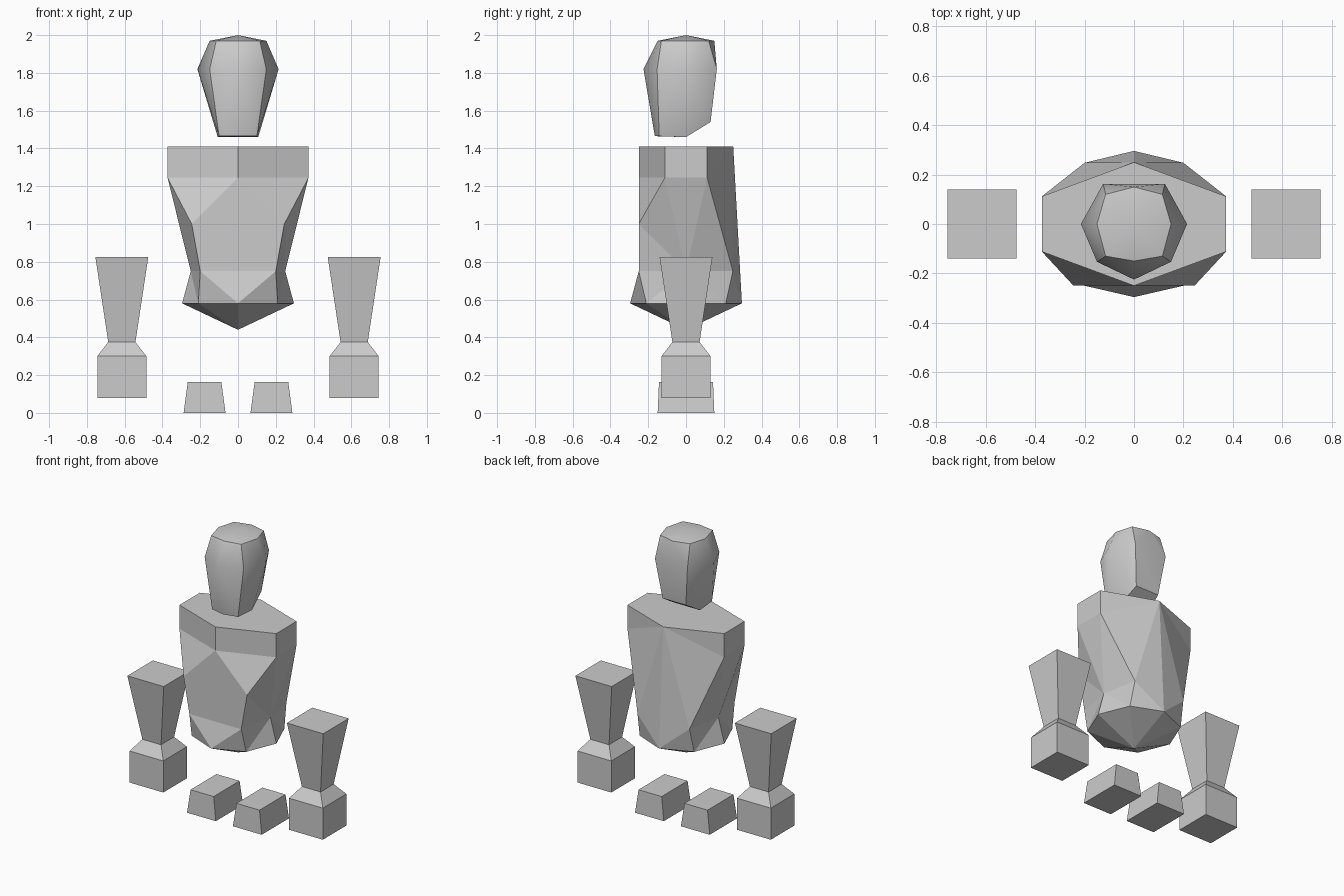
import bpy, bmesh
from math import radians

if "Cube" in bpy.data.objects:
    bpy.data.objects.remove(bpy.data.objects["Cube"])


def finish(name, bm):
    bmesh.ops.recalc_face_normals(bm, faces=bm.faces)
    me = bpy.data.meshes.new(name)
    bm.to_mesh(me)
    bm.free()
    ob = bpy.data.objects.new(name, me)
    bpy.context.collection.objects.link(ob)
    return ob


def square_loft(name, cx, levels):
    """Stack of rectangles given as (z, half_x, half_y)."""
    bm = bmesh.new()
    prev = None
    for z, hx, hy in levels:
        ring = [bm.verts.new((cx + sx * hx, sy * hy, z))
                for sx, sy in ((-1, -1), (1, -1), (1, 1), (-1, 1))]
        if prev:
            for i in range(4):
                j = (i + 1) % 4
                bm.faces.new((prev[i], prev[j], ring[j], ring[i]))
        else:
            bm.faces.new(ring[::-1])
        prev = ring
    bm.faces.new(prev)
    return finish(name, bm)


# Arms with fists, and feet
for side, s in (("left", 1), ("right", -1)):
    square_loft(side + "_arm", s * 0.615, [(0.08, 0.13, 0.13), (0.3, 0.13, 0.13),
                                           (0.375, 0.072, 0.072), (0.825, 0.14, 0.14)])
    square_loft(side + "_foot", s * 0.177, [(0, 0.111, 0.15), (0.163, 0.089, 0.143)])

# Head: convex shell through half rings, front to back
head_half = [
    (0, 0, 2.0),
    (0, -0.15, 1.97), (0.115, -0.13, 1.97), (0.15, 0, 1.97), (0.115, 0.12, 1.97), (0, 0.15, 1.97),
    (0, -0.225, 1.82), (0.15, -0.153, 1.82), (0.215, 0, 1.82), (0.125, 0.163, 1.82),
    (0, -0.165, 1.465), (0.1, -0.142, 1.465), (0.107, 0, 1.46), (0.09, 0.13, 1.54),
]
bm = bmesh.new()
for x, y, z in head_half:
    for sx in ((1, -1) if x else (1,)):
        bm.verts.new((sx * x, y, z))
bmesh.ops.convex_hull(bm, input=bm.verts)
bmesh.ops.dissolve_limit(bm, angle_limit=radians(1), verts=bm.verts, edges=bm.edges)
bmesh.ops.recalc_face_normals(bm, faces=bm.faces)
for f in bm.faces:
    f.smooth = True
for e in bm.edges:
    centre = all(abs(v.co.x) < 1e-4 for v in e.verts)
    e.smooth = centre or e.calc_face_angle(0) < radians(33)
finish("head", bm)

# Torso: half shell mirrored across x
#   T top rim, S shoulder line, W waist, P hips, B belt octagon, N bottom tip
pts = {
    "T0": (0, -0.25, 1.41), "T1": (0.373, -0.112, 1.41), "T2": (0.373, 0.112, 1.41), "T3": (0, 0.25, 1.41),
    "S0": (0, -0.25, 1.245), "S1": (0.373, -0.112, 1.245), "S2": (0.373, 0.112, 1.245),
    "W": (0.245, -0.25, 1.0),
    "Pc": (0, -0.25, 0.75), "P0": (0.2, -0.25, 0.75), "P1": (0.25, 0, 0.75), "P2": (0.2, 0.248, 0.75),
    "B0": (0, -0.296, 0.58), "B1": (0.21, -0.21, 0.58), "B2": (0.296, 0, 0.58),
    "B3": (0.21, 0.21, 0.58), "B4": (0, 0.296, 0.58), "N": (0, 0, 0.44),
}
faces = """T0 S0 S1 T1, T1 S1 S2 T2, T2 S2 T3, T0 T1 T2 T3,
S0 W S1, S0 Pc P0 W, S1 W P1, W P0 P1, S1 P1 S2, S2 P1 P2, T3 S2 P2, T3 P2 B4,
Pc B0 P0, P0 B0 B1, P0 B1 P1, P1 B1 B2, P1 B2 B3, P1 B3 P2, P2 B3 B4,
B0 N B1, B1 N B2, B2 N B3, B3 N B4"""
bm = bmesh.new()
for sx in (1, -1):
    v = {k: bm.verts.new((sx * x, y, z)) for k, (x, y, z) in pts.items()}
    for f in faces.split(","):
        bm.faces.new([v[k] for k in f.split()])
bmesh.ops.remove_doubles(bm, verts=bm.verts, dist=1e-4)
finish("torso", bm)
